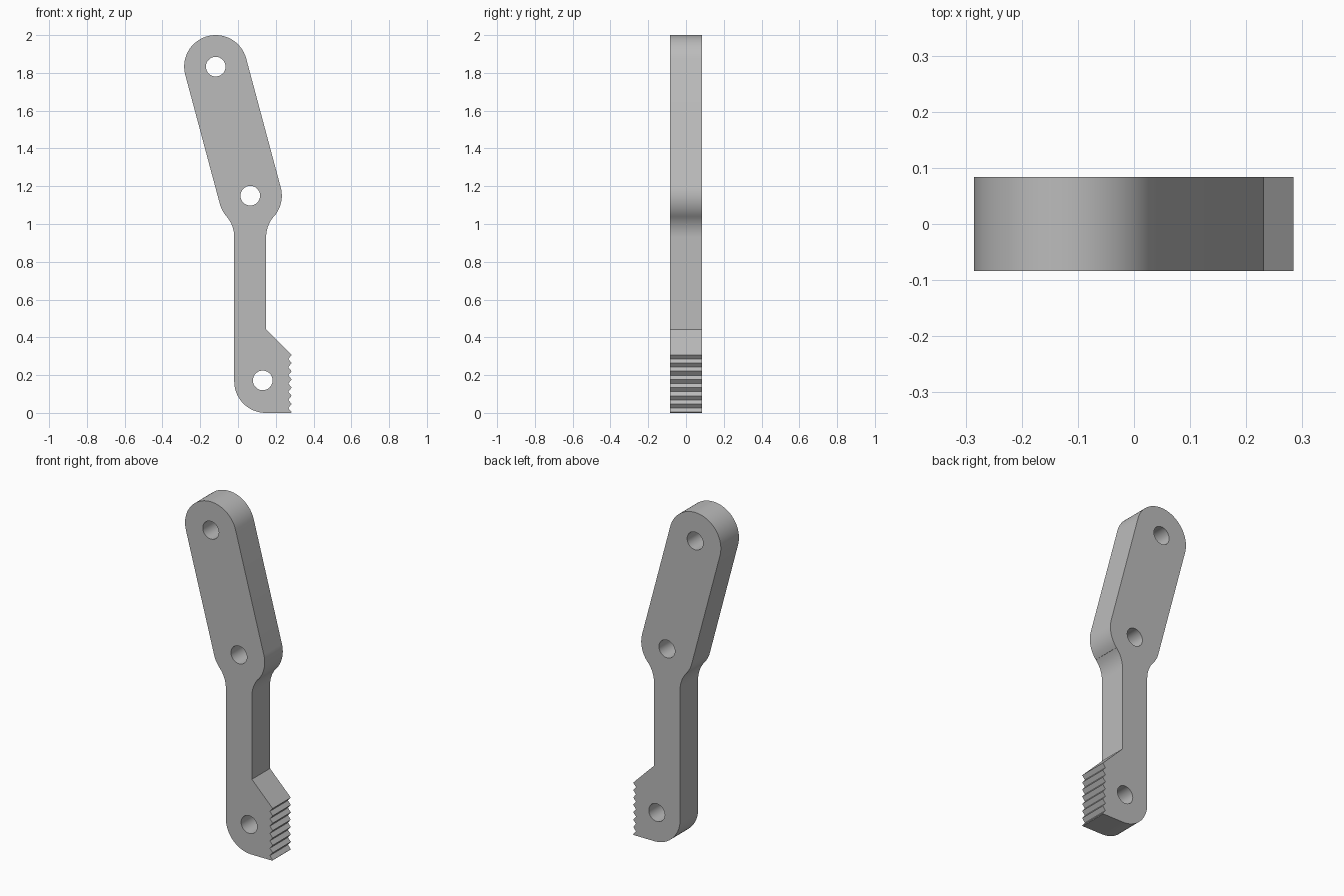
import bpy, bmesh
from math import sin, cos, radians, atan2, degrees, sqrt

if "Cube" in bpy.data.objects:
    bpy.data.objects.remove(bpy.data.objects["Cube"], do_unlink=True)

R = 0.167            # shared radius of the rounded ends and fillets
HALF = 0.084         # half thickness
HOLE = 0.052
TOP, MID, LOW = (-0.118, 1.833), (0.065, 1.15), (0.131, 0.172)
NECK_L, NECK_R = -0.02, 0.149


def arc(centre, radius, start, end, steps=20):
    """Points along an arc, angles in degrees."""
    angles = [radians(start + (end - start) * i / steps) for i in range(steps + 1)]
    return [(centre[0] + radius * cos(a), centre[1] + radius * sin(a)) for a in angles]


# Fillet circles tangent to the neck sides and the middle boss
dx = MID[0] - NECK_L + R
dz = sqrt((2 * R) ** 2 - dx ** 2)
turn = degrees(atan2(dz, dx))
fillet_z = MID[1] - dz

# Counterclockwise outline of the lever
outline = arc(TOP, R, 15, 195, 40)
outline += arc(MID, R, 195, 180 + turn, 8)
outline += arc((NECK_L - R, fillet_z), R, turn, 0, 12)
outline += arc((NECK_L + R, R), R, 180, 270, 20)

# Serrated gripping edge, bottom to top
pitch, tip, root = 0.0433, 0.284, 0.266
outline.append((tip - 0.003, 0))
for i in range(7):
    z = 0.004 + i * pitch
    outline += [(tip, z), (root, z + pitch / 2)]
outline += [(tip, 0.307), (NECK_R, 0.442)]
outline += arc((NECK_R + R, fillet_z), R, 180, 180 - turn, 12)
outline += arc(MID, R, 360 - turn, 375, 12)

# Outline and holes filled as one flat plate, then extruded
loops = [outline] + [arc(c, HOLE, 0, 360, 40) for c in (TOP, MID, LOW)]
bm = bmesh.new()
for points in loops:
    verts = [bm.verts.new((x, -HALF, z)) for x, z in points]
    for a, b in zip(verts, verts[1:] + verts[:1]):
        bm.edges.new((a, b))
bmesh.ops.remove_doubles(bm, verts=bm.verts, dist=0.0005)
bmesh.ops.triangle_fill(bm, edges=bm.edges, use_beauty=True, normal=(0, -1, 0))
extruded = bmesh.ops.extrude_face_region(bm, geom=bm.faces[:], use_keep_orig=True)
moved = [v for v in extruded["geom"] if isinstance(v, bmesh.types.BMVert)]
bmesh.ops.translate(bm, verts=moved, vec=(0, 2 * HALF, 0))
bmesh.ops.recalc_face_normals(bm, faces=bm.faces)

mesh = bpy.data.meshes.new("lever_arm")
bm.to_mesh(mesh)
bm.free()
lever = bpy.data.objects.new("lever_arm", mesh)
bpy.context.collection.objects.link(lever)

# Plain grey finish
grey = bpy.data.materials.new("plain_grey")
grey.use_nodes = True
colour = (0.5, 0.5, 0.5, 1)
grey.diffuse_color = colour
grey.node_tree.nodes["Principled BSDF"].inputs["Base Color"].default_value = colour
mesh.materials.append(grey)

bpy.ops.object.select_all(action="DESELECT")
lever.select_set(True)
bpy.context.view_layer.objects.active = lever
bpy.ops.object.shade_smooth_by_angle(angle=radians(30))
